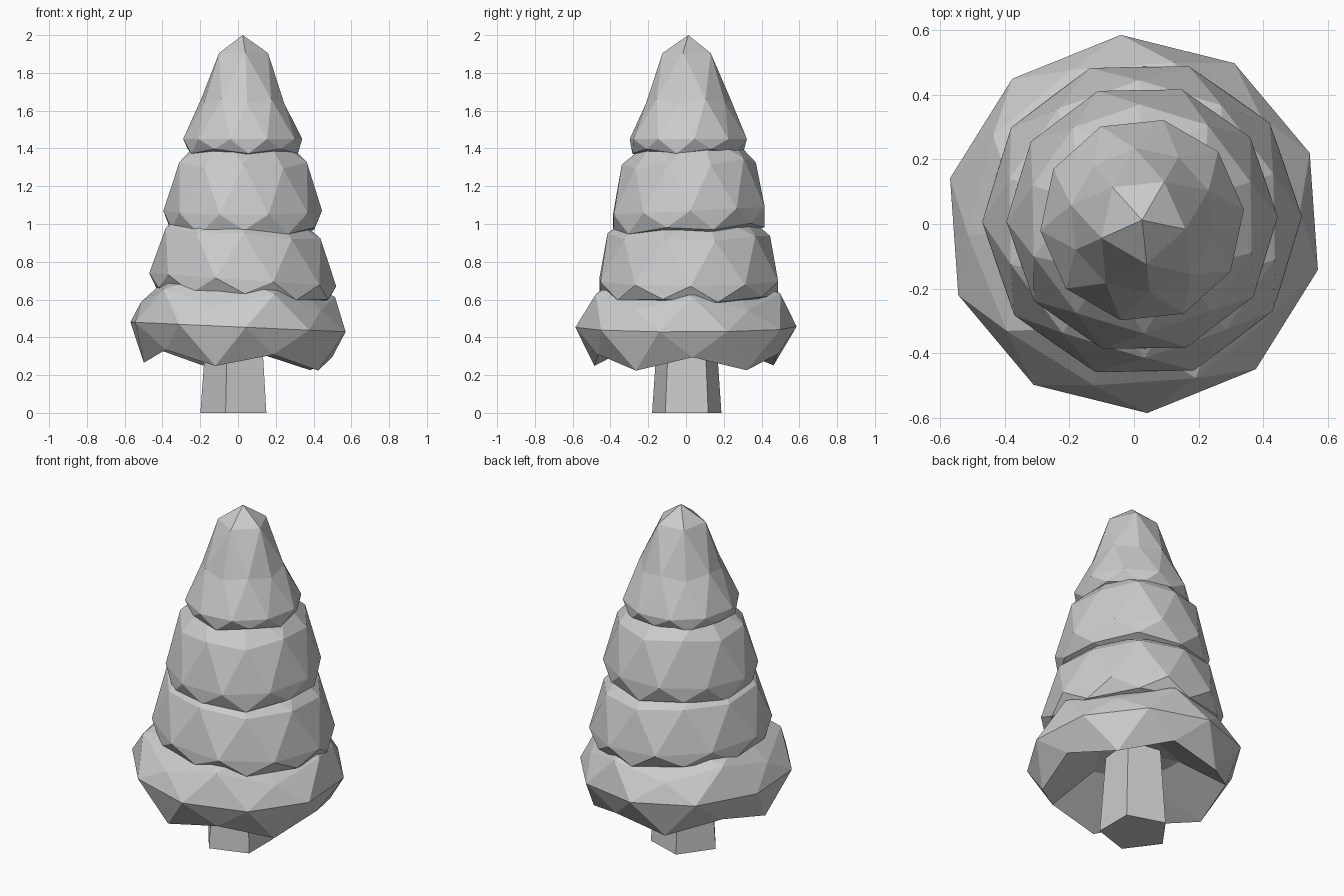
import bpy, bmesh
from math import atan2, cos, sin, radians

if "Cube" in bpy.data.objects:
    bpy.data.objects.remove(bpy.data.objects["Cube"], do_unlink=True)

gray = bpy.data.materials.new("light gray")
gray.use_nodes = True
gray.diffuse_color = (0.6, 0.6, 0.6, 1)
gray.node_tree.nodes["Principled BSDF"].inputs["Base Color"].default_value = (0.6, 0.6, 0.6, 1)


def finish(bm, name):
    bmesh.ops.recalc_face_normals(bm, faces=bm.faces)
    mesh = bpy.data.meshes.new(name)
    bm.to_mesh(mesh)
    bm.free()
    mesh.materials.append(gray)
    bpy.context.collection.objects.link(bpy.data.objects.new(name, mesh))


def tier(name, turn, center, tilt, rings, wave):
    """Reshape an icosphere; rings give (radius, height) from the bottom pole to the top pole."""
    bm = bmesh.new()
    bmesh.ops.create_icosphere(bm, subdivisions=2, radius=1)
    for v in bm.verts:
        h = abs(v.co.z)
        level = 0 if h < 0.1 else 1 if h < 0.7 else 2 if h < 0.95 else 3
        side = 1 if v.co.z > 0 else -1
        r, z = rings[3 + side * level]
        if level == 1:  # alternate corners rise and dip
            z += side * (wave if h > 0.48 else -wave)
        a = atan2(v.co.y, v.co.x) + radians(turn)
        x, y = r * cos(a), r * sin(a)
        v.co = (center[0] + x, center[1] + y, z + x * tilt[0] + y * tilt[1])
    finish(bm, name)


# Foliage, lowest tier is hollow underneath
tier("foliage_skirt", 40, (0, 0), (-0.045, 0),
     [(0, 0.5), (0.25, 0.45), (0.5, 0.28), (0.587, 0.455), (0.515, 0.6), (0.33, 0.74), (0, 0.82)], 0.037)
tier("foliage_lower", 19, (0.025, 0.015), (-0.07, 0),
     [(0, 0.5), (0.25, 0.55), (0.472, 0.625), (0.495, 0.705), (0.43, 0.945), (0.25, 1.09), (0, 1.13)], 0.008)
tier("foliage_upper", 19, (0.025, 0.015), (0, 0.05),
     [(0, 0.85), (0.2, 0.9), (0.4, 0.975), (0.42, 1.07), (0.355, 1.32), (0.2, 1.48), (0, 1.52)], 0.012)
tier("foliage_top", -12, (0.025, 0.012), (0, 0),
     [(0, 1.3), (0.15, 1.33), (0.298, 1.385), (0.317, 1.45), (0.225, 1.65), (0.137, 1.905), (0, 2.0)], 0.012)

# Tapered five-sided trunk
bm = bmesh.new()
bottom, top = [
    [bm.verts.new((r * cos(radians(36 + 72 * i)) - 0.006, r * sin(radians(36 + 72 * i)) + 0.004, z)) for i in range(5)]
    for r, z in ((0.193, 0), (0.15, 0.6))]
bm.faces.new(bottom)
bm.faces.new(top)
for i in range(5):
    j = (i + 1) % 5
    bm.faces.new((bottom[i], bottom[j], top[j], top[i]))
finish(bm, "trunk")
